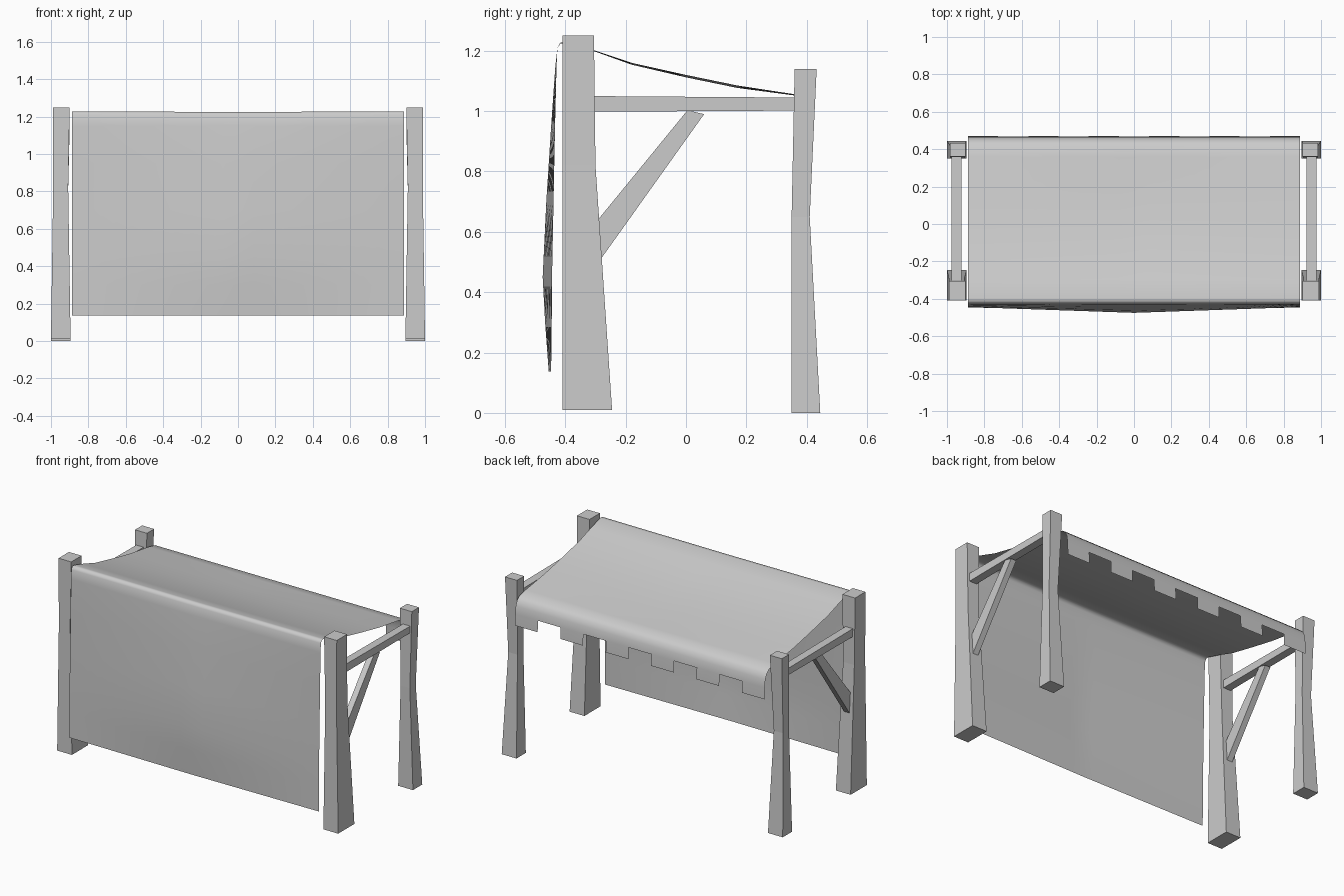
import bpy, bmesh

if "Cube" in bpy.data.objects:
    bpy.data.objects.remove(bpy.data.objects["Cube"])

def make(name, bm):
    bmesh.ops.recalc_face_normals(bm, faces=bm.faces)
    me = bpy.data.meshes.new(name)
    bm.to_mesh(me)
    bm.free()
    ob = bpy.data.objects.new(name, me)
    bpy.context.collection.objects.link(ob)
    return ob

def mirrored_loft(name, rings):
    """Join four-cornered rings into a solid and mirror it to the other side."""
    bm = bmesh.new()
    vs = [[bm.verts.new(p) for p in r] for r in rings]
    for a, b in zip(vs, vs[1:]):
        for i in range(4):
            j = (i + 1) % 4
            bm.faces.new((a[i], a[j], b[j], b[i]))
    bm.faces.new(vs[0])
    bm.faces.new(vs[-1])
    ob = make(name, bm)
    ob.modifiers.new("Mirror", 'MIRROR').use_axis[0] = True
    return ob

def level(x0, x1, y0, y1, z):
    return [(x0, y0, z), (x1, y0, z), (x1, y1, z), (x0, y1, z)]

def bar(x0, x1, low, high):
    """Rings for a bar, from the bottom and top points of each end in y, z."""
    return [[(x0, *l), (x1, *l), (x1, *h), (x0, *h)] for l, h in zip(low, high)]

# Tapered posts
mirrored_loft("front_post", [level(.895, 1.0, -.41, -.245, .01),
                             level(.908, .988, -.41, -.30, .82),
                             level(.90, .99, -.41, -.305, 1.25)])
mirrored_loft("back_post", [level(.895, 1.0, .35, .445, 0),
                            level(.912, .978, .35, .41, .65),
                            level(.90, .985, .36, .433, 1.14)])

# Side rails and diagonal braces
mirrored_loft("side_rail", bar(.923, .975, [(-.32, .998), (.375, 1.002)],
                               [(-.32, 1.05), (.375, 1.045)]))
mirrored_loft("brace", bar(.93, .968, [(-.30, .485), (.06, .99)],
                           [(-.30, .63), (.005, 1.003)]))

# Cloth: front panel, roof and hanging back edge (y, z, bulge out, sag down)
profile = [(-.447, .137, .008, 0), (-.445, .30, .022, 0), (-.444, .45, .031, 0),
           (-.439, .70, .024, 0), (-.434, .95, .013, 0), (-.429, 1.15, .004, 0),
           (-.426, 1.21, 0, .002), (-.416, 1.228, 0, .003), (-.395, 1.228, 0, .003),
           (-.30, 1.20, 0, .003), (-.18, 1.16, 0, .006), (0, 1.12, 0, .008),
           (.17, 1.085, 0, .008), (.36, 1.056, 0, .004), (.425, 1.042, 0, 0),
           (.447, 1.022, 0, 0), (.462, .99, 0, 0), (.467, .94, 0, 0),
           (.47, .867, 0, 0)]
cols = 22
bm = bmesh.new()
grid = []
for y, z, bulge, sag in profile:
    row = []
    for i in range(cols + 1):
        t = i / cols * 2 - 1
        mid = 1 - abs(t)
        row.append(bm.verts.new((t * .888, y - bulge * mid, z - sag * mid)))
    grid.append(row)
for r in range(len(grid) - 1):
    for i in range(cols):
        # Square notches along the back edge
        if r == len(grid) - 2 and (i // 2) % 2:
            continue
        bm.faces.new((grid[r][i], grid[r][i + 1], grid[r + 1][i + 1], grid[r + 1][i]))
cloth = make("cloth_cover", bm)
for p in cloth.data.polygons:
    p.use_smooth = True
